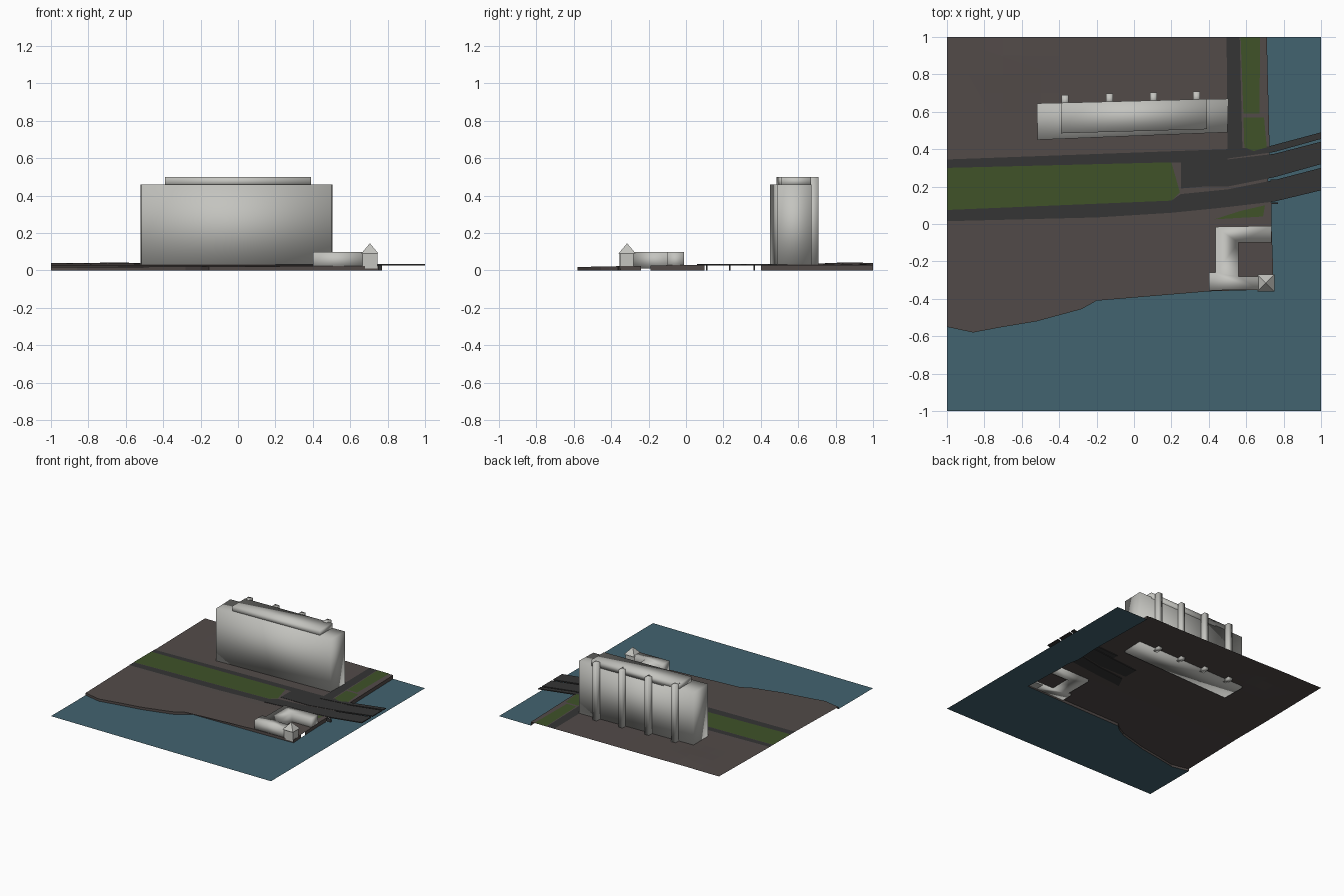
import bpy, bmesh, math
from mathutils import Vector

if "Cube" in bpy.data.objects:
    bpy.data.objects.remove(bpy.data.objects["Cube"])


def mat(name, rgb):
    m = bpy.data.materials.new(name)
    m.diffuse_color = (*rgb, 1)
    m.use_nodes = True
    m.node_tree.nodes["Principled BSDF"].inputs["Base Color"].default_value = m.diffuse_color
    return m


EARTH = mat("earth", (0.085, 0.07, 0.066))
GRASS = mat("grass", (0.05, 0.085, 0.022))
ROAD = mat("asphalt", (0.035, 0.035, 0.035))
WATER = mat("water", (0.055, 0.125, 0.16))
STONE = mat("stone", (0.55, 0.55, 0.52))


def ground_z(x, y):
    # terrain: low at the south shore, gentle rise to the north-west
    z = 0.018 + 0.012 * min(1, max(0, (y + 0.58) / 0.6))
    z += 0.009 * max(0, y - 0.35) * max(0, 0.6 - x)
    return z + 0.007 * math.exp(-((x + 0.65) ** 2 + (y - 0.85) ** 2) / 0.02)


def finish(name, bm, material, smooth=False):
    bmesh.ops.recalc_face_normals(bm, faces=bm.faces)
    me = bpy.data.meshes.new(name)
    bm.to_mesh(me)
    bm.free()
    ob = bpy.data.objects.new(name, me)
    bpy.context.collection.objects.link(ob)
    me.materials.append(material)
    if smooth:
        me.shade_smooth()
    return ob


def sheet(name, pts, material, lift=None, z=0.0):
    # flat outline; with a lift it is cut into strips and draped on the terrain
    bm = bmesh.new()
    bm.faces.new([bm.verts.new((x, y, z)) for x, y in pts])
    bmesh.ops.triangulate(bm, faces=bm.faces)
    if lift is not None:
        for axis in (0, 1):
            for i in range(-9, 10):
                co = [0, 0, 0]
                no = [0, 0, 0]
                co[axis], no[axis] = i / 10, 1
                bmesh.ops.bisect_plane(bm, geom=bm.verts[:] + bm.edges[:] + bm.faces[:],
                                       plane_co=co, plane_no=no)
        for v in bm.verts:
            v.co.z = ground_z(v.co.x, v.co.y) + lift
    for f in bm.faces:
        f.normal_update()
        if f.normal.z < 0:
            f.normal_flip()
    me = bpy.data.meshes.new(name)
    bm.to_mesh(me)
    bm.free()
    ob = bpy.data.objects.new(name, me)
    bpy.context.collection.objects.link(ob)
    me.materials.append(material)
    return ob


def prism(name, pts, z0, z1, material=STONE, smooth=False):
    bm = bmesh.new()
    base = bm.faces.new([bm.verts.new((x, y, z0)) for x, y in pts])
    top = bmesh.ops.extrude_face_region(bm, geom=[base], use_keep_orig=True)
    for v in top["geom"]:
        if isinstance(v, bmesh.types.BMVert):
            v.co.z = z1
    return finish(name, bm, material, smooth)


def rect(x0, x1, y0, y1):
    return [(x0, y0), (x1, y0), (x1, y1), (x0, y1)]


# land and water share the shoreline
shore = [(-1, -.55), (-.86, -.58), (-.7, -.55), (-.52, -.52), (-.28, -.455), (-.2, -.41),
         (-.155, -.37), (.4, -.36), (.75, -.35), (.742, -.24), (.742, -.19), (.735, 0),
         (.735, .1), (.715, .2), (.725, .4), (.71, 1)]
sheet("land", shore + [(-1, 1)], EARTH, 0.0)
sheet("water", [(-1, -1), (1, -1), (1, 1)] + shore[::-1], WATER)

# embankment wall, open under the bridge and at the boat landing
bm = bmesh.new()
for a, b in zip(shore, shore[1:]):
    if a[0] > .7 and (a[1] == -.24 or .1 <= a[1] < .4):
        continue
    n = max(1, round((Vector(b) - Vector(a)).length / .1))
    for i in range(n):
        p, q = (Vector(a).lerp(Vector(b), t / n) for t in (i, i + 1))
        bm.faces.new([bm.verts.new(c) for c in (
            (p.x, p.y, 0), (q.x, q.y, 0),
            (q.x, q.y, ground_z(*q)), (p.x, p.y, ground_z(*p)))])
bmesh.ops.remove_doubles(bm, verts=bm.verts, dist=1e-5)
finish("embankment", bm, EARTH)

# roads
sheet("north_road", [(-1, .30), (.25, .33), (.5, .335), (.5, .4), (-1, .345)], ROAD, .002)
sheet("south_road", [(-1, .015), (-.2, .035), (.2, .06), (.45, .09), (.25, .16),
                     (.2, .125), (-1, .075)], ROAD, .002)
sheet("cross_road", [(.5, .38), (.58, .39), (.565, 1), (.495, 1)], ROAD, .002)
sheet("junction", [(.25, .19), (.5, .21), (.5, .36), (.25, .33)], ROAD, .0015)

# lawns
sheet("median_lawn", [(-1, .075), (.2, .125), (.245, .17), (.2, .33), (-1, .30)], GRASS, .003)
sheet("riverside_lawn", [(.59, .41), (.64, .39), (.71, .41), (.695, .57), (.585, .57)],
      GRASS, .003)
sheet("avenue_lawn", [(.585, .59), (.67, .59), (.675, 1), (.57, 1)], GRASS, .003)
sheet("corner_lawn", [(.43, .025), (.69, .04), (.7, .1), (.57, .07)], GRASS, .003)

# bridge decks fan out from the junction
decks = {
    "bridge_deck_north": [(.5, .35), (.75, .385), (1, .455), (1, .49), (.72, .415), (.5, .4)],
    "bridge_deck_middle": [(.25, .2), (.5, .2), (.75, .25), (1, .32), (1, .44), (.75, .375),
                           (.5, .345), (.25, .32)],
    "bridge_deck_south": [(.2, .06), (.45, .085), (.75, .12), (1, .18), (1, .3), (.75, .235),
                          (.5, .185), (.25, .16)],
}
for name, pts in decks.items():
    prism(name, pts, .025, .033, ROAD)
for i, y in enumerate((.11, .235, .365)):
    prism(f"bridge_pier_{i + 1}", rect(.73, .77, y - .004, y + .004), 0, .026, ROAD)

# slab block with set-back roof storey and rear stair shafts
prism("slab_block", [(-.515, .45), (.5, .49), (.505, .67), (-.52, .645)], .015, .46, smooth=True)
prism("roof_storey", [(-.39, .485), (.39, .507), (.39, .668), (-.39, .648)], .45, .50, smooth=True)
for i, x in enumerate((-.368, -.13, .105, .335)):
    back = .645 + .025 * (x + .52) / 1.025
    prism(f"stair_shaft_{i + 1}", rect(x - .019, x + .019, back - .02, back + .042), .015, .50,
          smooth=True)

# low courtyard building on the quay
prism("courtyard_building",
      [(.4, -.355), (.665, -.352), (.665, -.28), (.56, -.28), (.56, -.1), (.735, -.1),
       (.735, -.01), (.435, -.015), (.435, -.26), (.4, -.26)], .01, .098, smooth=True)
prism("corner_tower", rect(.665, .745, -.352, -.28), .01, .092)
bpy.ops.mesh.primitive_cone_add(vertices=4, radius1=.046 * math.sqrt(2), radius2=0, depth=.055,
                                location=(.705, -.315, .1175), rotation=(0, 0, math.pi / 4))
roof = bpy.context.object
roof.name = "tower_roof"
roof.data.materials.append(STONE)
